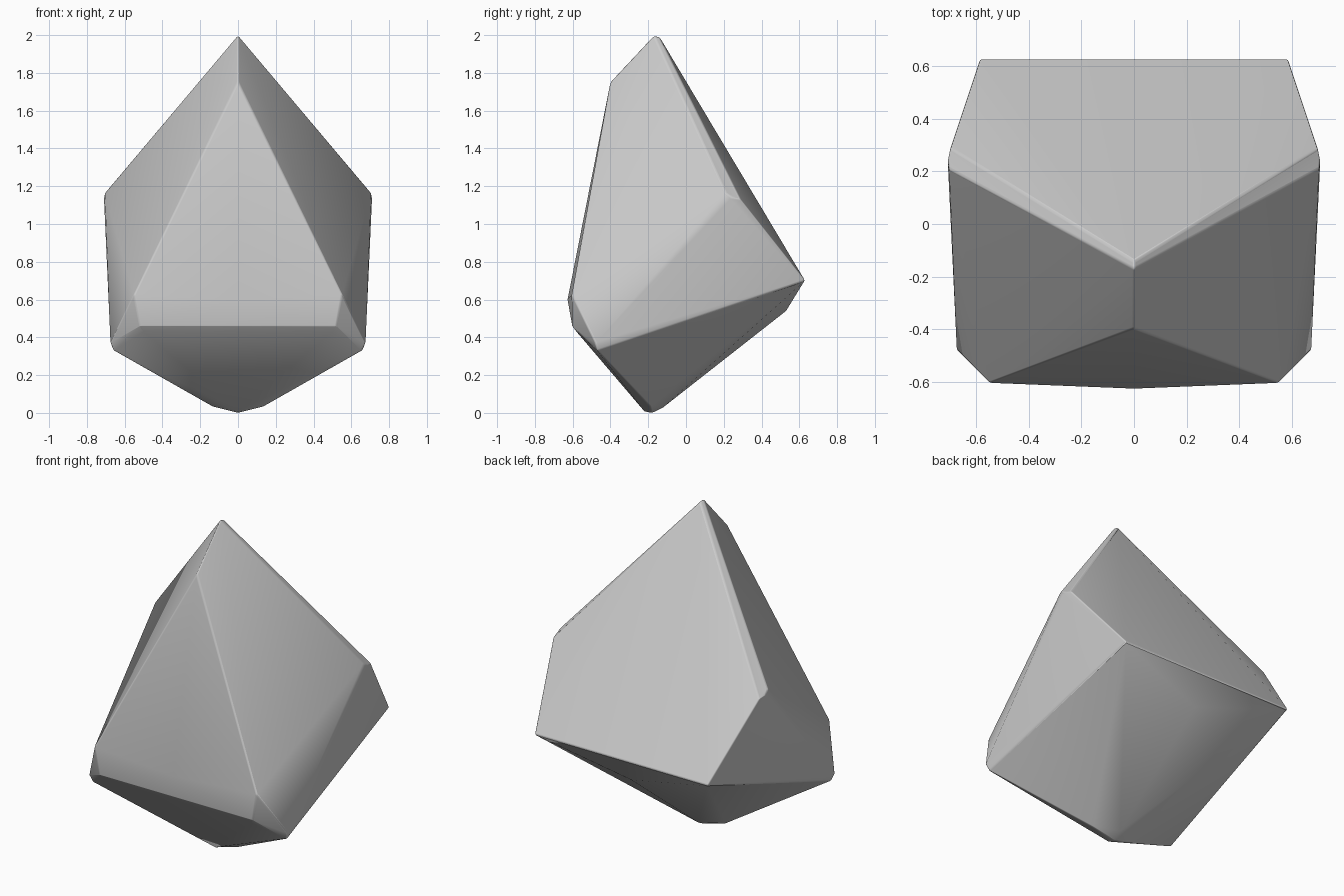
import bpy, bmesh, math

if "Cube" in bpy.data.objects:
    bpy.data.objects.remove(bpy.data.objects["Cube"])

# Points on the centre plane (y, z): ridge, front, base, back
centre = [(-0.17, 2.0), (-0.14, 1.99), (-0.40, 1.75), (-0.39, 1.765), (-0.627, 0.60),
          (-0.22, 0.008), (-0.18, 0.0), (-0.12, 0.03), (0.53, 0.54)]

# Mirrored corner points (x, y, z); close pairs form the worn edges
corners = [(0.705, 0.21, 1.165), (0.70, 0.29, 1.13), (0.71, 0.24, 1.14),   # side shoulder
           (0.587, 0.63, 0.70),                                           # back corner
           (0.55, -0.605, 0.625), (0.52, -0.602, 0.46), (0.50, -0.58, 0.43),  # front edge
           (0.675, -0.48, 0.37), (0.66, -0.47, 0.33),                     # lower corner
           (0.14, -0.19, 0.035)]                                          # base

bm = bmesh.new()
for y, z in centre:
    bm.verts.new((0, y, z))
for x, y, z in corners:
    for side in (-1, 1):
        bm.verts.new((side * x, y, z))

# Skin the points into a faceted stone
hull = bmesh.ops.convex_hull(bm, input=bm.verts[:])
loose = [v for v in bm.verts if not v.link_faces]
bmesh.ops.delete(bm, geom=loose, context='VERTS')
bmesh.ops.recalc_face_normals(bm, faces=bm.faces[:])

mesh = bpy.data.meshes.new("faceted_stone")
bm.to_mesh(mesh)
bm.free()
stone = bpy.data.objects.new("faceted_stone", mesh)
bpy.context.collection.objects.link(stone)
bpy.context.view_layer.objects.active = stone
stone.select_set(True)

# Softly worn edges, crisp facets
bevel = stone.modifiers.new("worn_edges", 'BEVEL')
bevel.width = 0.008
bevel.segments = 2
bevel.limit_method = 'ANGLE'
bevel.angle_limit = math.radians(30)
bevel.harden_normals = True
bpy.ops.object.shade_smooth_by_angle(angle=math.radians(30))
